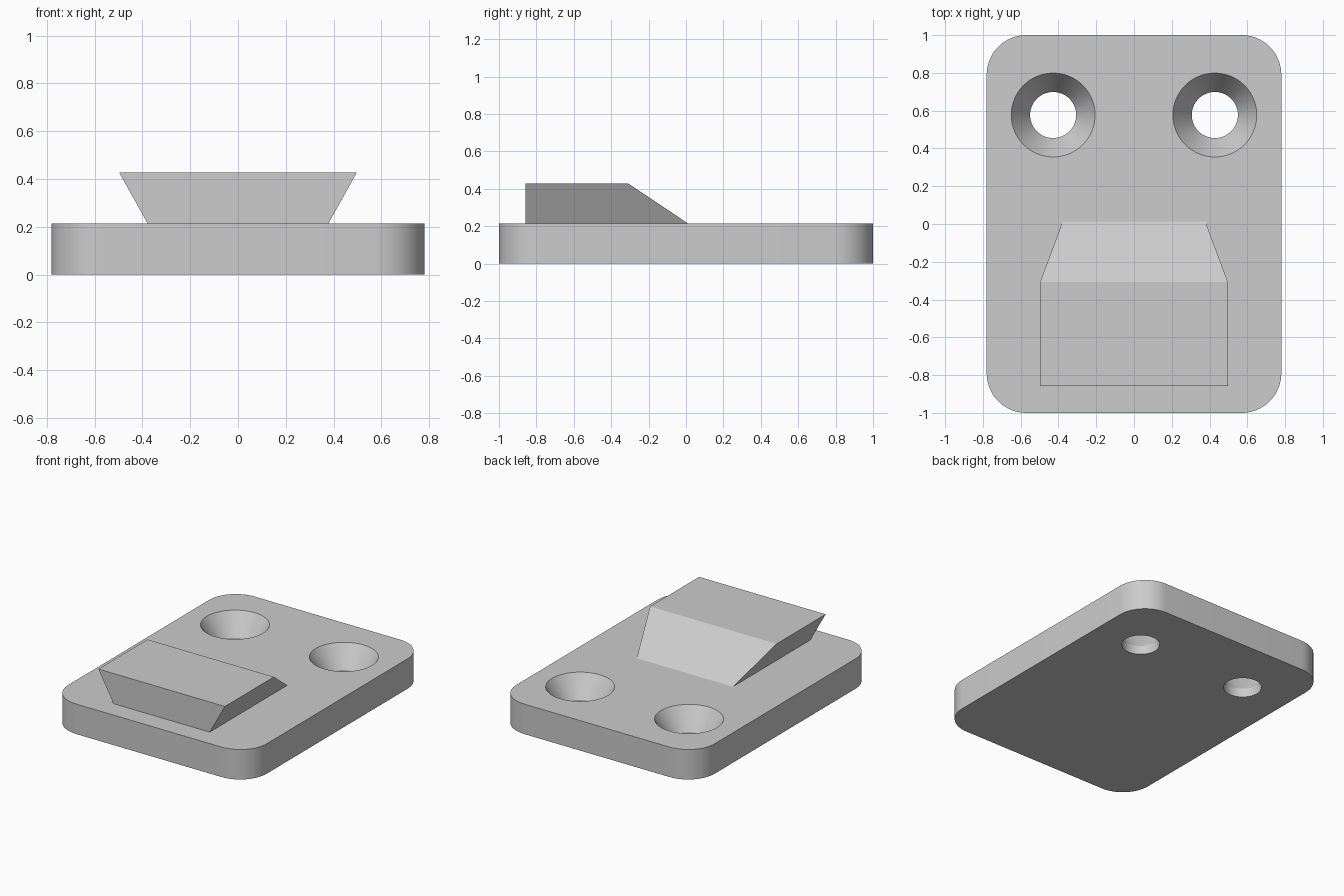
import bpy, bmesh
from math import cos, sin, pi

if "Cube" in bpy.data.objects:
    bpy.data.objects.remove(bpy.data.objects["Cube"])

GREY = (0.604, 0.604, 0.604, 1)
grey = bpy.data.materials.new("light_grey")
grey.use_nodes = True
grey.diffuse_color = GREY
grey.node_tree.nodes["Principled BSDF"].inputs["Base Color"].default_value = GREY

HALF_X, HALF_Y, THICK, CORNER = 0.78, 1.0, 0.213, 0.21
HOLE_X, HOLE_Y, HOLE_R, SINK_R, SINK_Z = 0.428, 0.577, 0.122, 0.222, 0.062


def loft(name, rings):
    """Closed solid skinned through rings with equal point counts."""
    bm = bmesh.new()
    loops = [[bm.verts.new(p) for p in ring] for ring in rings]
    n = len(loops[0])
    for low, high in zip(loops, loops[1:]):
        for i in range(n):
            j = (i + 1) % n
            bm.faces.new((low[i], low[j], high[j], high[i]))
    bm.faces.new(loops[0][::-1])
    bm.faces.new(loops[-1])
    bmesh.ops.recalc_face_normals(bm, faces=bm.faces)
    mesh = bpy.data.meshes.new(name)
    bm.to_mesh(mesh)
    bm.free()
    mesh.materials.append(grey)
    obj = bpy.data.objects.new(name, mesh)
    bpy.context.collection.objects.link(obj)
    return obj


def circle(x, y, z, r, n=64):
    return [(x + r * cos(2 * pi * i / n), y + r * sin(2 * pi * i / n), z)
            for i in range(n)]


def rounded_rect(z, steps=16):
    points = []
    for quarter, (sx, sy) in enumerate([(1, 1), (-1, 1), (-1, -1), (1, -1)]):
        for i in range(steps + 1):
            a = (quarter + i / steps) * pi / 2
            points.append((sx * (HALF_X - CORNER) + CORNER * cos(a),
                           sy * (HALF_Y - CORNER) + CORNER * sin(a), z))
    return points


def rectangle(half_x, front, back, z):
    return [(-half_x, front, z), (half_x, front, z),
            (half_x, back, z), (-half_x, back, z)]


# Base plate with rounded corners
plate = loft("base_plate", [rounded_rect(0), rounded_rect(THICK)])
bpy.context.view_layer.objects.active = plate
plate.select_set(True)

# Countersunk screw holes, cut on both sides
over = 0.05
slope = (SINK_R - HOLE_R) / (THICK - SINK_Z)
profile = [(-over, HOLE_R), (SINK_Z, HOLE_R), (THICK + over, SINK_R + slope * over)]
for side in (-1, 1):
    cutter = loft("hole_cutter",
                  [circle(side * HOLE_X, HOLE_Y, z, r) for z, r in profile])
    cutter.hide_render = True
    cut = plate.modifiers.new("screw_hole", 'BOOLEAN')
    cut.operation = 'DIFFERENCE'
    cut.solver = 'EXACT'
    cut.object = cutter
    bpy.ops.object.modifier_apply(modifier=cut.name)
    bpy.data.objects.remove(cutter)

bpy.ops.object.shade_smooth_by_angle(angle=pi / 6)

# Dovetail wedge with flared sides and a ramp at the back
loft("dovetail_wedge", [rectangle(0.378, -0.857, 0.013, THICK),
                        rectangle(0.497, -0.857, -0.307, 0.427)])
